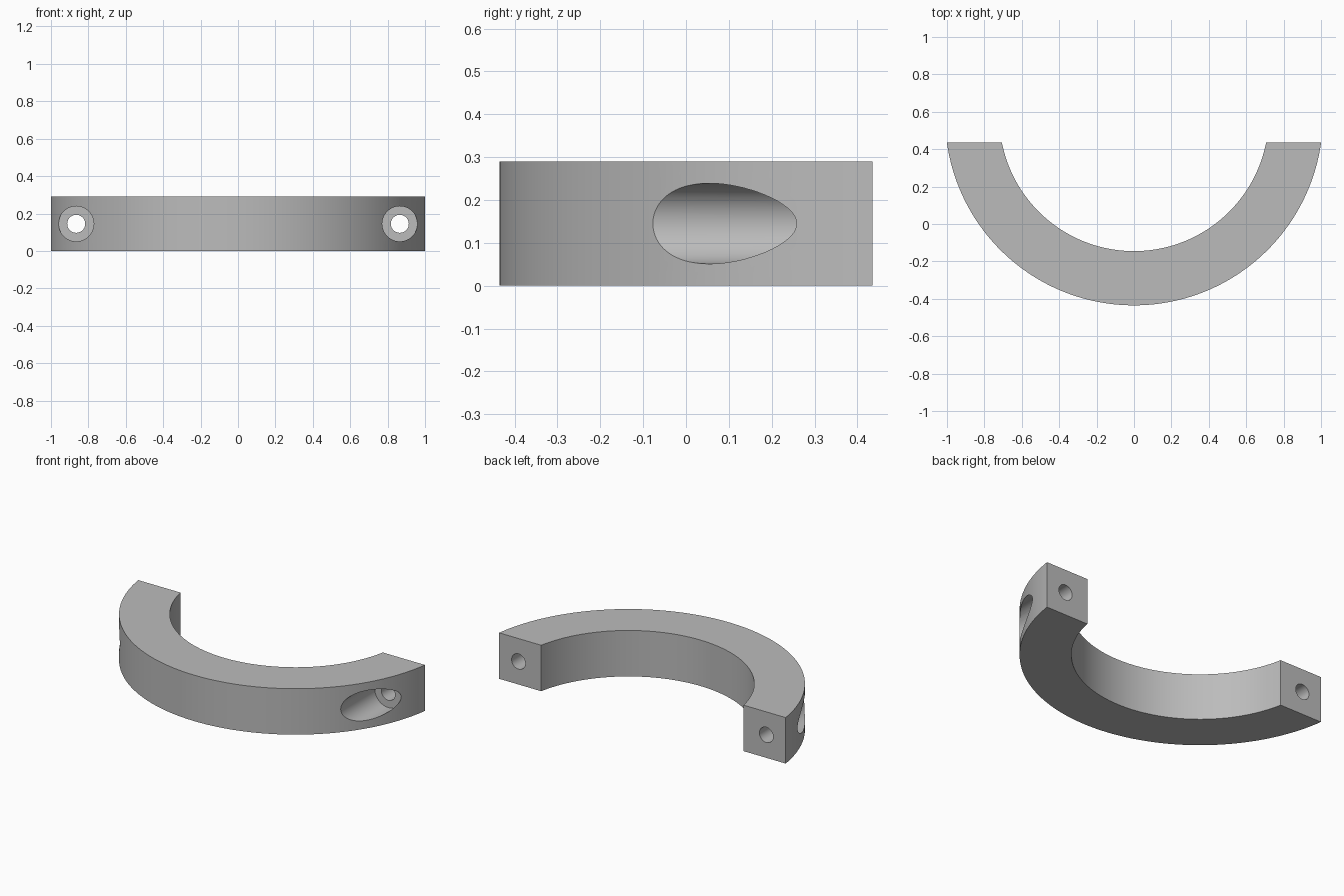
import bpy
import bmesh
from math import asin, atan2, cos, pi, radians, sin, sqrt
from mathutils import Vector

HEIGHT = 0.29
END_Y = 0.435                       # flat mating ends
CENTRE_Y = 0.575                    # centre of both arcs
OUTER_R, INNER_R = 1.01, 0.72
BOLT_X, BOLT_Z = 0.865, HEIGHT / 2
BORE_R, HOLE_R = 0.094, 0.048
SHOULDER_Y = 0.262                  # floor of the counterbore
ARC_STEPS, ROUND_STEPS = 96, 64

cube = bpy.data.objects.get("Cube")
if cube:
    bpy.data.objects.remove(cube, do_unlink=True)

grey = bpy.data.materials.new("plain_grey")
grey.use_nodes = True
colour = (0.5, 0.5, 0.5, 1)
grey.diffuse_color = colour
grey.node_tree.nodes["Principled BSDF"].inputs["Base Color"].default_value = colour


def make_object(name, bm):
    bmesh.ops.recalc_face_normals(bm, faces=bm.faces)
    mesh = bpy.data.meshes.new(name)
    bm.to_mesh(mesh)
    bm.free()
    mesh.materials.append(grey)
    obj = bpy.data.objects.new(name, mesh)
    bpy.context.collection.objects.link(obj)
    return obj


def arc(radius):
    """Arc below the mating plane, from the right end to the left end."""
    half = pi / 2 - asin((CENTRE_Y - END_Y) / radius)
    for i in range(ARC_STEPS + 1):
        a = half * (2 * i / ARC_STEPS - 1)
        yield Vector((radius * sin(a), CENTRE_Y - radius * cos(a), 0))


def ring(bm, y, radius, x):
    return [bm.verts.new((x + radius * cos(2 * pi * i / ROUND_STEPS), y,
                          BOLT_Z + radius * sin(2 * pi * i / ROUND_STEPS)))
            for i in range(ROUND_STEPS)]


# Half clamp body: curved outline extruded upward
bm = bmesh.new()
outline = list(arc(OUTER_R)) + list(arc(INNER_R))[::-1]
base = bm.faces.new([bm.verts.new(p) for p in outline])
top = bmesh.ops.extrude_face_region(bm, geom=[base])["geom"]
bmesh.ops.translate(bm, vec=(0, 0, HEIGHT),
                    verts=[v for v in top if isinstance(v, bmesh.types.BMVert)])
clamp = make_object("half_clamp", bm)


# Stepped bolt holes: wide counterbore from the front, narrow hole to the end
def bolt_cutter(name, x):
    bm = bmesh.new()
    steps = [(-1, BORE_R), (SHOULDER_Y, BORE_R), (SHOULDER_Y, HOLE_R), (1, HOLE_R)]
    rings = [ring(bm, y, r, x) for y, r in steps]
    for a, b in zip(rings, rings[1:]):
        for i in range(ROUND_STEPS):
            j = (i + 1) % ROUND_STEPS
            bm.faces.new((a[i], a[j], b[j], b[i]))
    bm.faces.new(rings[0])
    bm.faces.new(rings[-1])
    return make_object(name, bm)


bpy.ops.object.select_all(action="DESELECT")
bpy.context.view_layer.objects.active = clamp
clamp.select_set(True)
for name, side in (("left_bolt_cutter", 1), ("right_bolt_cutter", -1)):
    cutter = bolt_cutter(name, side * BOLT_X)
    cutter.hide_render = True
    cut = clamp.modifiers.new(name, "BOOLEAN")
    cut.operation = "DIFFERENCE"
    cut.solver = "EXACT"
    cut.object = cutter
    bpy.ops.object.modifier_apply(modifier=cut.name)
    bpy.data.objects.remove(cutter, do_unlink=True)

bpy.ops.object.shade_smooth_by_angle(angle=radians(30))
